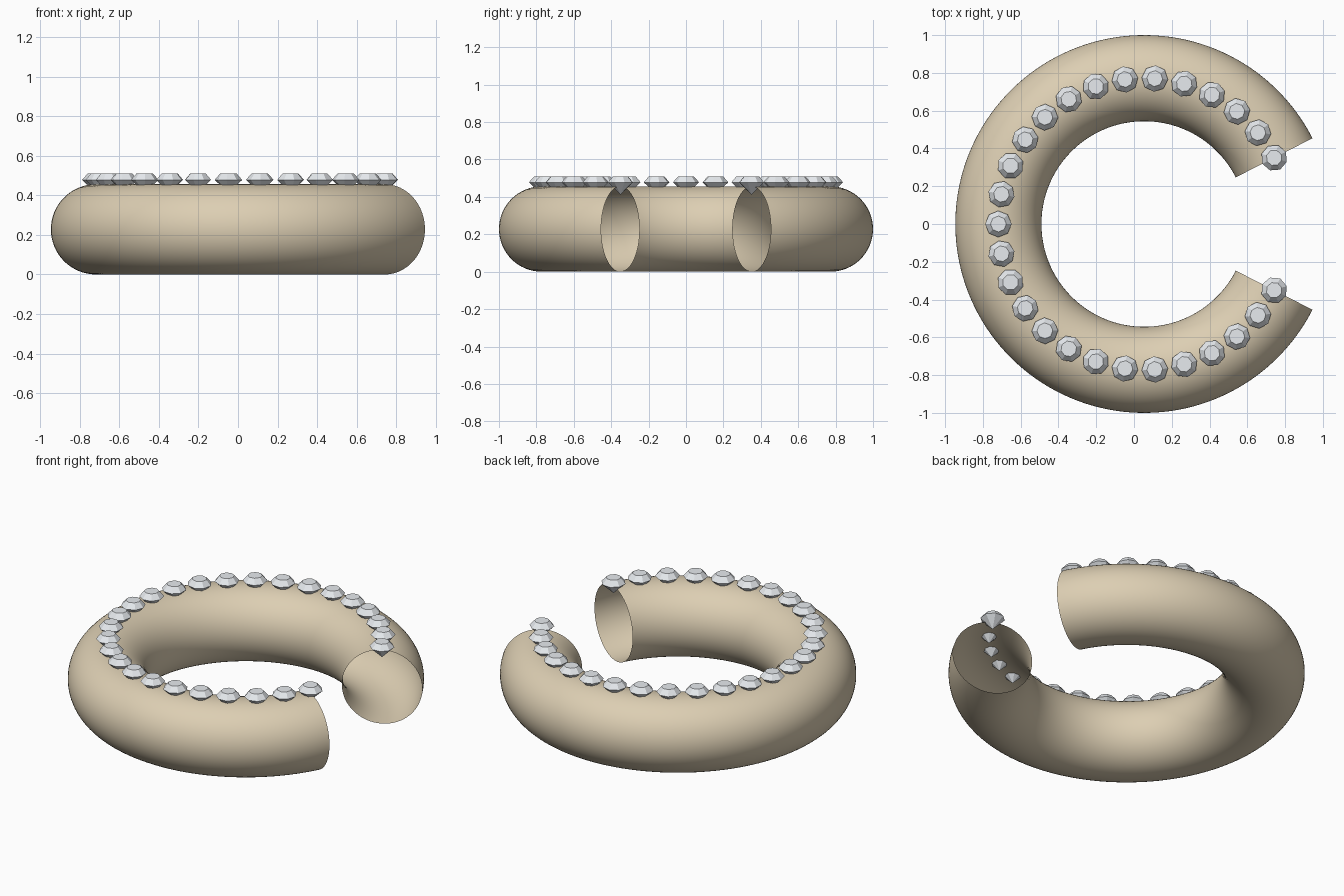
import bpy, bmesh
from math import cos, sin, pi, radians

if "Cube" in bpy.data.objects:
    bpy.data.objects.remove(bpy.data.objects["Cube"])

CX, R, TUBE, ZC = 0.054, 0.772, 0.228, 0.228   # ring centre x, major and minor radius, centre height
GAP = radians(27)                              # half of the opening, facing +x
SWEEP = 2 * pi - 2 * GAP
GEMS = 27


def make_object(name, bm, color, smooth):
    mesh = bpy.data.meshes.new(name)
    bm.to_mesh(mesh)
    bm.free()
    mesh.polygons.foreach_set("use_smooth", [smooth] * len(mesh.polygons))
    mat = bpy.data.materials.new(name + "_material")
    mat.diffuse_color = color
    mat.use_nodes = True
    mat.node_tree.nodes["Principled BSDF"].inputs["Base Color"].default_value = mat.diffuse_color
    mesh.materials.append(mat)
    ob = bpy.data.objects.new(name, mesh)
    bpy.context.collection.objects.link(ob)
    return ob


def bridge(bm, a, b):
    n = len(a)
    for i in range(n):
        j = (i + 1) % n
        bm.faces.new((a[i], a[j], b[j], b[i]))


# open-ended C-shaped tube
bm = bmesh.new()
previous = None
for s in range(129):
    t = GAP + SWEEP * s / 128
    ring = []
    for k in range(64):
        p = 2 * pi * k / 64
        r = R + TUBE * cos(p)
        ring.append(bm.verts.new((CX + r * cos(t), r * sin(t), ZC + TUBE * sin(p))))
    if previous:
        bridge(bm, ring, previous)
    previous = ring
bmesh.ops.recalc_face_normals(bm, faces=bm.faces)
make_object("open_ring_band", bm, (0.72, 0.62, 0.45, 1), True)

# row of octagonal cut gems along the crest of the band
bm = bmesh.new()
for g in range(GEMS):
    t = GAP + SWEEP * g / (GEMS - 1)
    x, y = CX + R * cos(t), R * sin(t)

    def loop(radius, z):
        return [bm.verts.new((x + radius * cos(t + k * pi / 4),
                              y + radius * sin(t + k * pi / 4), z)) for k in range(8)]

    table, girdle = loop(0.042, 0.51), loop(0.07, 0.478)
    tip = bm.verts.new((x, y, 0.412))
    bm.faces.new(table)
    bridge(bm, girdle, table)
    for k in range(8):
        bm.faces.new((girdle[(k + 1) % 8], girdle[k], tip))
bmesh.ops.recalc_face_normals(bm, faces=bm.faces)
make_object("gem_row", bm, (0.8, 0.83, 0.86, 1), False)
